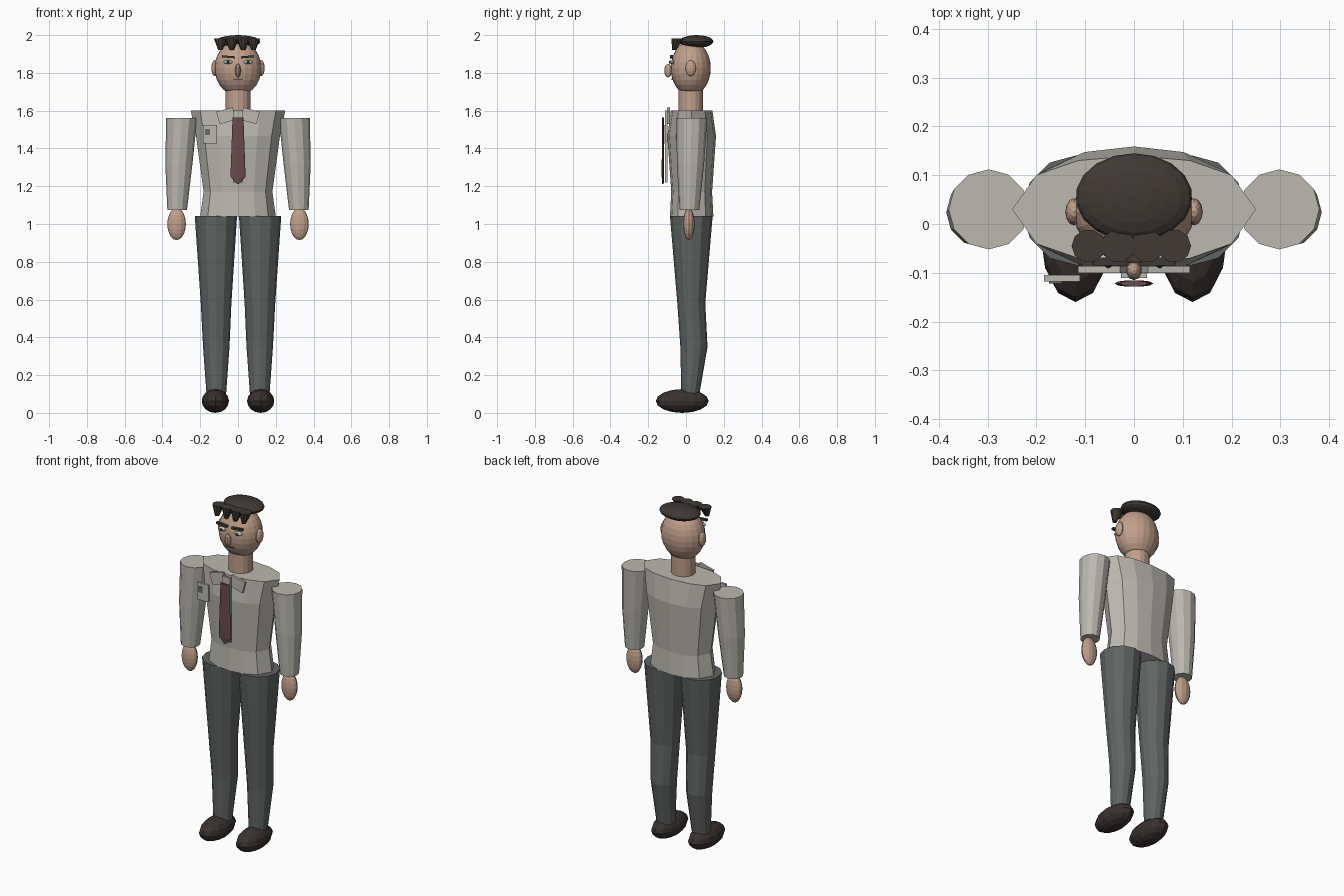
import bpy, bmesh, math
from mathutils import Matrix

if "Cube" in bpy.data.objects:
    bpy.data.objects.remove(bpy.data.objects["Cube"])


def material(name, r, g, b):
    m = bpy.data.materials.new(name)
    m.diffuse_color = (r, g, b, 1)
    m.use_nodes = True
    m.node_tree.nodes["Principled BSDF"].inputs["Base Color"].default_value = m.diffuse_color
    return m


SHIRT = material("shirt grey", 0.50, 0.48, 0.435)
PANTS = material("trouser grey", 0.115, 0.13, 0.125)
SKIN = material("skin", 0.53, 0.35, 0.26)
HAIR = material("hair brown", 0.05, 0.041, 0.034)
SHOE = material("shoe brown", 0.04, 0.032, 0.028)
TIE = material("tie red", 0.145, 0.07, 0.075)
WHITE = material("eye white", 0.6, 0.6, 0.57)
IRIS = material("iris green", 0.09, 0.16, 0.16)
MOUTH = material("lip brown", 0.30, 0.16, 0.13)
BADGE = material("badge grey", 0.14, 0.14, 0.14)


def finish(name, bm, mat):
    bmesh.ops.recalc_face_normals(bm, faces=bm.faces)
    mesh = bpy.data.meshes.new(name)
    bm.to_mesh(mesh)
    bm.free()
    mesh.materials.append(mat)
    ob = bpy.data.objects.new(name, mesh)
    bpy.context.collection.objects.link(ob)
    return ob


def ball(name, mat, loc, radii, seg=16, rings=10):
    bm = bmesh.new()
    bmesh.ops.create_uvsphere(bm, u_segments=seg, v_segments=rings, radius=1,
                              matrix=Matrix.Translation(loc) @ Matrix.Diagonal((*radii, 1)))
    return finish(name, bm, mat)


def box(name, mat, loc, size, tilt=0):
    bm = bmesh.new()
    bmesh.ops.create_cube(bm, size=1, matrix=Matrix.Translation(loc)
                          @ Matrix.Rotation(math.radians(tilt), 4, 'Y')
                          @ Matrix.Diagonal((*size, 1)))
    return finish(name, bm, mat)


def circle(n):
    return [(math.cos(2 * math.pi * i / n), math.sin(2 * math.pi * i / n)) for i in range(n)]


def loft(name, mat, rings, section):
    """Closed tube; each ring is (x, y, z, half width, half depth)."""
    bm = bmesh.new()
    loops = [[bm.verts.new((cx + u * a, cy + v * b, z)) for u, v in section]
             for cx, cy, z, a, b in rings]
    n = len(section)
    for lo, hi in zip(loops, loops[1:]):
        for i in range(n):
            bm.faces.new((lo[i], lo[(i + 1) % n], hi[(i + 1) % n], hi[i]))
    bm.faces.new(loops[0])
    bm.faces.new(loops[-1])
    return finish(name, bm, mat)


# Torso: slightly boxy twelve-sided section
q = [(1, 0), (0.8, 0.64), (0.46, 0.91), (0, 1)]
half = q + [(-u, v) for u, v in reversed(q[:3])]
section = half + [(u, -v) for u, v in reversed(half[1:-1])]
loft("shirt_torso", SHIRT, [(0, 0.03, 1.04, 0.20, 0.115), (0, 0.03, 1.17, 0.182, 0.108),
                            (0, 0.03, 1.465, 0.222, 0.129), (0, 0.03, 1.60, 0.25, 0.11)], section)

for side, s in (("left", 1), ("right", -1)):
    # Arms and hands
    loft(side + "_sleeve", SHIRT, [(s * 0.322, 0.018, 1.075, 0.052, 0.052),
                                   (s * 0.313, 0.024, 1.32, 0.072, 0.072),
                                   (s * 0.298, 0.03, 1.56, 0.082, 0.082)], circle(12))
    ball(side + "_hand", SKIN, (s * 0.325, 0.015, 1.0), (0.049, 0.03, 0.085), 12, 10)
    # Legs and shoes
    loft(side + "_trouser_leg", PANTS, [(s * 0.115, 0.023, 0.10, 0.052, 0.048),
                                        (s * 0.115, 0.042, 0.35, 0.070, 0.072),
                                        (s * 0.116, 0.028, 0.58, 0.081, 0.074),
                                        (s * 0.117, 0.028, 1.043, 0.112, 0.113)], circle(12))
    ball(side + "_shoe", SHOE, (s * 0.12, -0.02, 0.063), (0.072, 0.14, 0.063), 12, 8)
    # Face parts in pairs
    ball(side + "_ear", SKIN, (s * 0.123, 0.025, 1.825), (0.018, 0.028, 0.042), 12, 8)
    ball(side + "_eye", WHITE, (s * 0.053, -0.073, 1.857), (0.024, 0.012, 0.011), 12, 8)
    ball(side + "_iris", IRIS, (s * 0.053, -0.084, 1.857), (0.010, 0.005, 0.010), 10, 6)
    ball(side + "_pupil", HAIR, (s * 0.053, -0.088, 1.857), (0.005, 0.003, 0.005), 8, 6)
    box(side + "_eyebrow", HAIR, (s * 0.05, -0.077, 1.885), (0.07, 0.016, 0.011), -s * 5)
    # Collar flaps
    box(side + "_collar", SHIRT, (s * 0.063, -0.093, 1.573), (0.09, 0.014, 0.068), s * 15)

# Neck and head
loft("neck", SKIN, [(0, 0.025, 1.56, 0.067, 0.064), (0, 0.025, 1.72, 0.067, 0.064)], circle(16))
ball("head", SKIN, (0, 0.025, 1.825), (0.124, 0.106, 0.145), 20, 14)
ball("nose", SKIN, (0, -0.095, 1.812), (0.016, 0.02, 0.036), 10, 8)
box("mouth", MOUTH, (0, -0.072, 1.766), (0.045, 0.012, 0.006))

# Hair cap with tapered fringe tufts
ball("hair_cap", HAIR, (0, 0.055, 1.966), (0.12, 0.09, 0.034), 18, 10)
for i, x in enumerate((-0.093, -0.033, 0.027, 0.082)):
    loft("fringe_tuft_%d" % (i + 1), HAIR, [(x, -0.062, 1.922, 0.012, 0.012),
                                            (x, -0.045, 1.982, 0.035, 0.034)], circle(10))

# Placket and tie
box("shirt_placket", SHIRT, (0, -0.105, 1.41), (0.054, 0.012, 0.38))
loft("necktie", TIE, [(0, -0.122, 1.212, 0.004, 0.004), (0, -0.122, 1.25, 0.040, 0.007),
                      (0, -0.122, 1.565, 0.029, 0.006)], circle(10))

# Chest pocket with a small badge
box("chest_pocket", SHIRT, (-0.148, -0.111, 1.475), (0.074, 0.013, 0.10))
box("badge", BADGE, (-0.161, -0.119, 1.487), (0.027, 0.005, 0.034))
